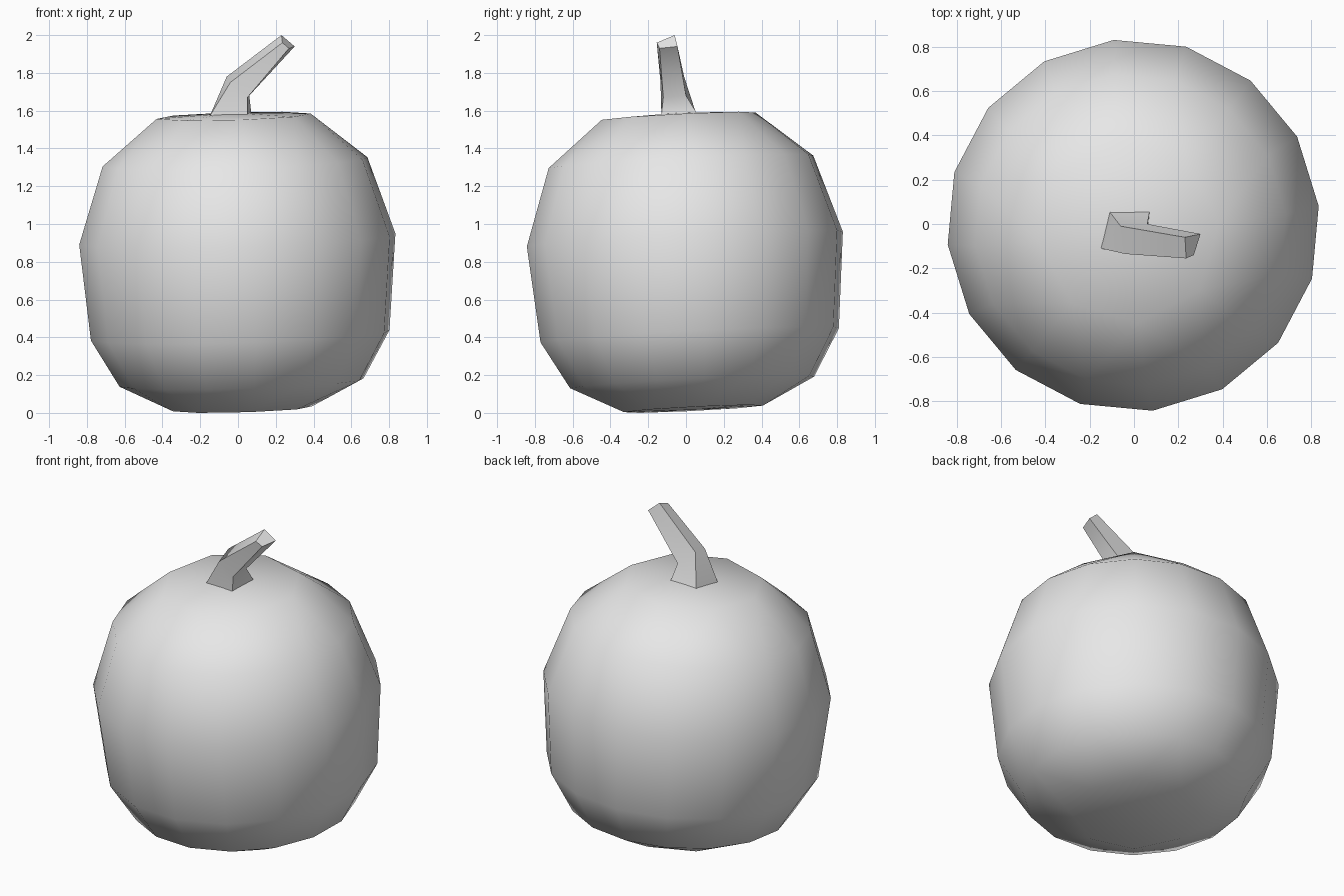
import bpy
import bmesh
from math import cos, sin, pi, radians
from mathutils import Matrix, Vector

cube = bpy.data.objects.get("Cube")
if cube:
    bpy.data.objects.remove(cube, do_unlink=True)

GREY = (0.8, 0.8, 0.8, 1.0)
grey = bpy.data.materials.new("plain grey")
grey.use_nodes = True
grey.diffuse_color = GREY
grey.node_tree.nodes["Principled BSDF"].inputs["Base Color"].default_value = GREY


def finish(bm, name, angle):
    """Turn a bmesh into a shaded object."""
    bmesh.ops.recalc_face_normals(bm, faces=bm.faces[:])
    mesh = bpy.data.meshes.new(name)
    bm.to_mesh(mesh)
    bm.free()
    mesh.materials.append(grey)
    obj = bpy.data.objects.new(name, mesh)
    bpy.context.collection.objects.link(obj)
    bpy.ops.object.select_all(action="DESELECT")
    obj.select_set(True)
    bpy.context.view_layer.objects.active = obj
    bpy.ops.object.shade_smooth_by_angle(angle=radians(angle))
    return obj


def skin(bm, lower, upper):
    """Join two rings of equal size with quads."""
    n = len(lower)
    for i in range(n):
        j = (i + 1) % n
        bm.faces.new((lower[i], lower[j], upper[j], upper[i]))


def cap(bm, wide, small, centre):
    """Close a ring through a ring of half as many corners to a centre point."""
    n, m = len(wide), len(small)
    for k in range(m):
        nxt = small[(k + 1) % m]
        a, b, c = (wide[(2 * k + s) % n] for s in range(3))
        bm.faces.new((small[k], a, b))
        bm.faces.new((small[k], b, nxt))
        bm.faces.new((nxt, b, c))
        bm.faces.new((small[k], nxt, centre))


# Rounded body: sixteen sides with coarser caps, leaning slightly
SIDES = 16
TURN = radians(6)
bm = bmesh.new()


def ring(radius, z, count):
    return [bm.verts.new((radius * cos(TURN + 2 * pi * i / count),
                          radius * sin(TURN + 2 * pi * i / count), z))
            for i in range(count)]


rings = [ring(r, z, SIDES) for r, z in
         ((0.65, 0.16), (0.795, 0.41), (0.842, 0.92), (0.705, 1.33))]
for low, high in zip(rings, rings[1:]):
    skin(bm, low, high)
cap(bm, rings[0], ring(0.37, 0.02, SIDES // 2), bm.verts.new((0, 0, 0.015)))
cap(bm, rings[-1], ring(0.41, 1.572, SIDES // 2), bm.verts.new((0, 0, 1.59)))
lean = Matrix.Rotation(0.05, 3, "X") @ Matrix.Rotation(-0.03, 3, "Y")
bmesh.ops.rotate(bm, verts=bm.verts[:], cent=Vector((0, 0, 0.8)), matrix=lean)
lowest = min(v.co.z for v in bm.verts)
for v in bm.verts:
    v.co.z -= lowest * max(0, 1 - v.co.z / 0.8)
finish(bm, "body", 80)

# Bent four-sided stem: flared foot, elbow and cut tip
bm = bmesh.new()
sections = [
    [(-0.11, 0.055, 1.58), (0.07, 0.055, 1.59), (0.05, -0.13, 1.575), (-0.15, -0.11, 1.57)],
    [(-0.06, -0.01, 1.78), (0.06, 0.0, 1.68), (0.05, -0.12, 1.67), (-0.04, -0.135, 1.75)],
    [(0.23, -0.06, 2.0), (0.30, -0.045, 1.94), (0.27, -0.14, 1.93), (0.235, -0.155, 1.96)],
]
loops = [[bm.verts.new(p) for p in s] for s in sections]
for low, high in zip(loops, loops[1:]):
    skin(bm, low, high)
bm.faces.new(loops[-1])
finish(bm, "stem", 50)
